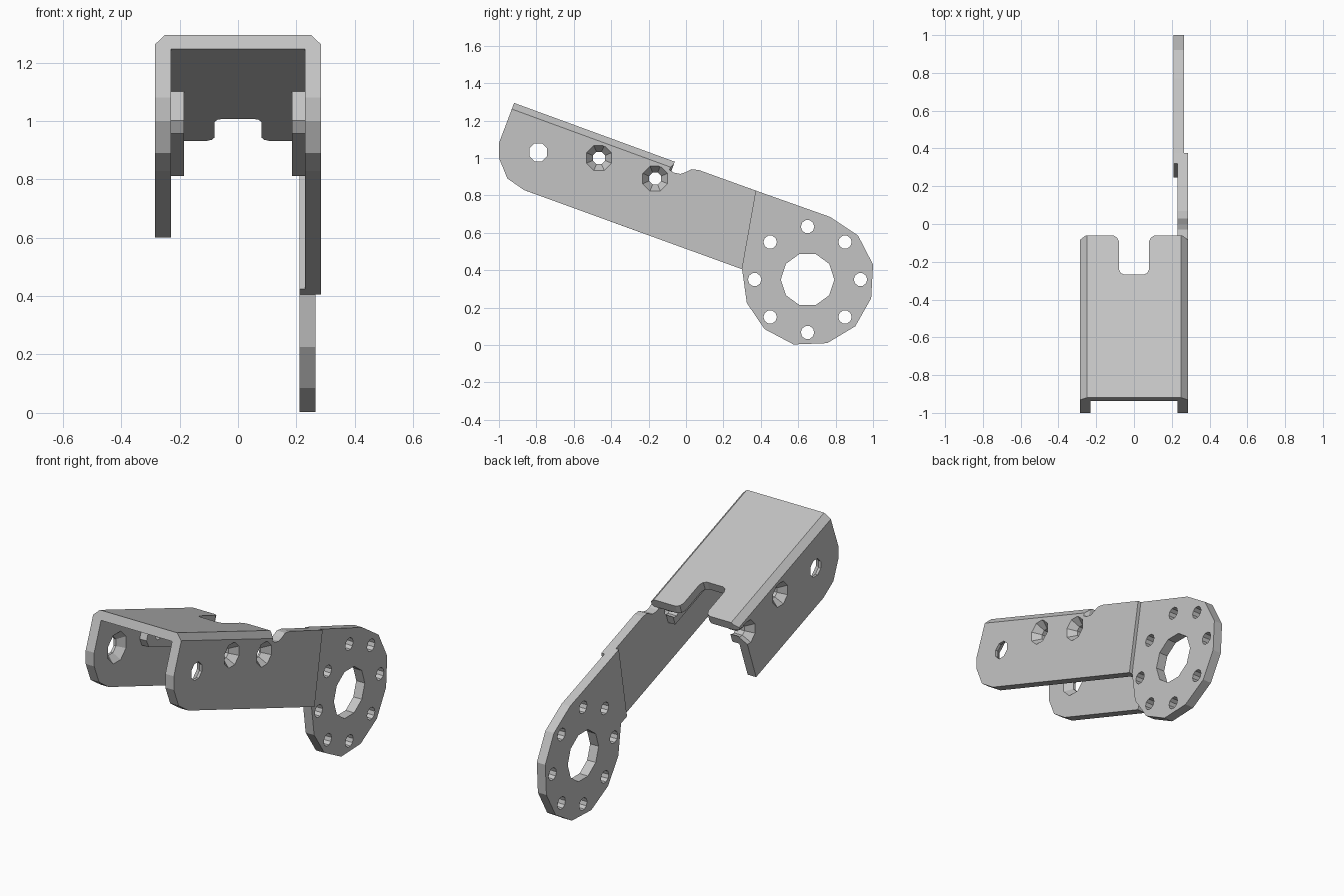
import bpy, bmesh
from math import sin, cos, pi, radians
from mathutils import Vector

if "Cube" in bpy.data.objects:
    bpy.data.objects.remove(bpy.data.objects["Cube"])

steel = bpy.data.materials.new("grey steel")
steel.use_nodes = True
GREY = (0.55, 0.55, 0.55, 1)
steel.diffuse_color = GREY
steel.node_tree.nodes["Principled BSDF"].inputs["Base Color"].default_value = GREY

TILT = radians(20.1)
THICK = 0.052             # top plate thickness
LENGTH = 0.915            # channel length along the slope
INNER, OUTER = 0.23, 0.285


def slope(u, w):
    """Point (y, z) at distance u up the slope and height w above the top plate."""
    return (-0.06 - u * cos(TILT) + w * sin(TILT), 0.98 + u * sin(TILT) + w * cos(TILT))


def finish(bm, name):
    bmesh.ops.recalc_face_normals(bm, faces=bm.faces)
    mesh = bpy.data.meshes.new(name)
    bm.to_mesh(mesh)
    bm.free()
    mesh.materials.append(steel)
    obj = bpy.data.objects.new(name, mesh)
    bpy.context.collection.objects.link(obj)
    return obj


def loft(bm, rings):
    """Closed solid through rings of equal point count."""
    rows = [[bm.verts.new(p) for p in ring] for ring in rings]
    n = len(rows[0])
    for a, b in zip(rows, rows[1:]):
        for i in range(n):
            j = (i + 1) % n
            bm.faces.new((a[i], a[j], b[j], b[i]))
    bm.faces.new(rows[0])
    bm.faces.new(rows[-1])


def plate(name, outline, x0, x1):
    bm = bmesh.new()
    loft(bm, [[(x, y, z) for y, z in outline] for x in (x0, x1)])
    return finish(bm, name)


def drill(obj, centres, side, profile, sides, turn=0):
    """Cut holes along x; profile lists (x, radius) steps."""
    bm = bmesh.new()
    for cy, cz in centres:
        loft(bm, [[(side * x, cy + r * cos(turn + 2 * pi * i / sides),
                    cz + r * sin(turn + 2 * pi * i / sides)) for i in range(sides)]
                  for x, r in profile])
    cutter = finish(bm, "hole_cutter")
    mod = obj.modifiers.new("holes", 'BOOLEAN')
    mod.operation, mod.solver, mod.object = 'DIFFERENCE', 'EXACT', cutter
    bpy.context.view_layer.update()
    graph = bpy.context.evaluated_depsgraph_get()
    mesh = bpy.data.meshes.new_from_object(obj.evaluated_get(graph))
    obj.modifiers.clear()
    obj.data = mesh
    bpy.data.objects.remove(cutter)


# Top plate: plan outline with a rounded rear slot, (x, distance up the slope)
half = [(0.05, 0.222), (0.07, 0.213), (0.08, 0.19), (0.08, 0.035),
        (0.09, 0.012), (0.11, 0), (0.26, 0), (OUTER, 0.012), (OUTER, LENGTH)]
plan = half + [(-x, u) for x, u in reversed(half)]
bm = bmesh.new()
loft(bm, [[(x, *slope(u, w)) for x, u in plan] for w in (-THICK, 0)])

# Chamfer the two long bends
up = Vector((0, sin(TILT), cos(TILT)))
for s in (1, -1):
    cut = bmesh.ops.bisect_plane(bm, geom=bm.verts[:] + bm.edges[:] + bm.faces[:],
                                 plane_co=(s * 0.25, *slope(0, 0)),
                                 plane_no=Vector((s, 0, 0)) + up, clear_outer=True)
    rim = [e for e in cut["geom_cut"] if isinstance(e, bmesh.types.BMEdge)]
    bmesh.ops.holes_fill(bm, edges=rim, sides=0)
finish(bm, "top_plate")

# Side plates: shared front outline, short right one, long left one
nose = [slope(LENGTH, -THICK), (-1, 1.08), (-1, 1.0), (-0.955, 0.89), (-0.865, 0.828)]
short_end = [slope(0.04, -0.418), slope(0.04, -THICK)]
arm_end = [(0.30, 0.405), (0.375, 0.825), (0.07, 0.935), (0.03, 0.94),
           (0, 0.925), (-0.03, 0.915), (-0.068, 0.922), slope(0, -THICK)]
bar = [slope(0.04, -THICK), slope(0.53, -THICK), slope(0.496, -0.159),
       slope(0.461, -0.194), slope(0.04, -0.194)]
bar[1] = slope(0.496, -THICK)
screws = [(-0.465, 1.0), (-0.165, 0.89)]
countersink = [(0.30, 0.081), (OUTER, 0.072), (0.24, 0.035), (0.15, 0.035)]
pivot = [(0.31, 0.052), (0.27, 0.052), (INNER, 0.09), (0.2, 0.09)]

for s, label, end in ((1, "left", arm_end), (-1, "right", short_end)):
    wall = plate(label + "_side_plate", nose + end, s * INNER, s * OUTER)
    drill(wall, [(-0.79, 1.03)], s, pivot, 8, pi / 8)
    drill(wall, screws, s, countersink, 8, pi / 8)
    # Thickened inner bar that takes the screws
    rail = plate(label + "_screw_bar", bar, s * 0.185, s * INNER)
    drill(rail, screws, s, countersink, 8, pi / 8)

# Offset round flange at the end of the long arm
flange_outline = [(0.375, 0.825), (0.30, 0.405), (0.325, 0.225), (0.42, 0.085),
                  (0.575, 0.003), (0.755, 0.01), (0.905, 0.1), (0.99, 0.25),
                  (1.0, 0.43), (0.92, 0.585), (0.77, 0.685)]
flange = plate("round_flange", flange_outline, 0.21, 0.265)
hub = (0.65, 0.35)
drill(flange, [hub], 1, [(0.1, 0.143), (0.4, 0.143)], 10)
ring = [(hub[0] + 0.283 * cos(k * pi / 4), hub[1] + 0.283 * sin(k * pi / 4))
        for k in range(8)]
drill(flange, ring, 1, [(0.1, 0.036), (0.4, 0.036)], 10)

# Lap where the flange steps inward from the arm
plate("flange_lap", [(0.245, 0.425), (0.30, 0.405), (0.375, 0.825), (0.32, 0.845)],
      0.21, INNER)
